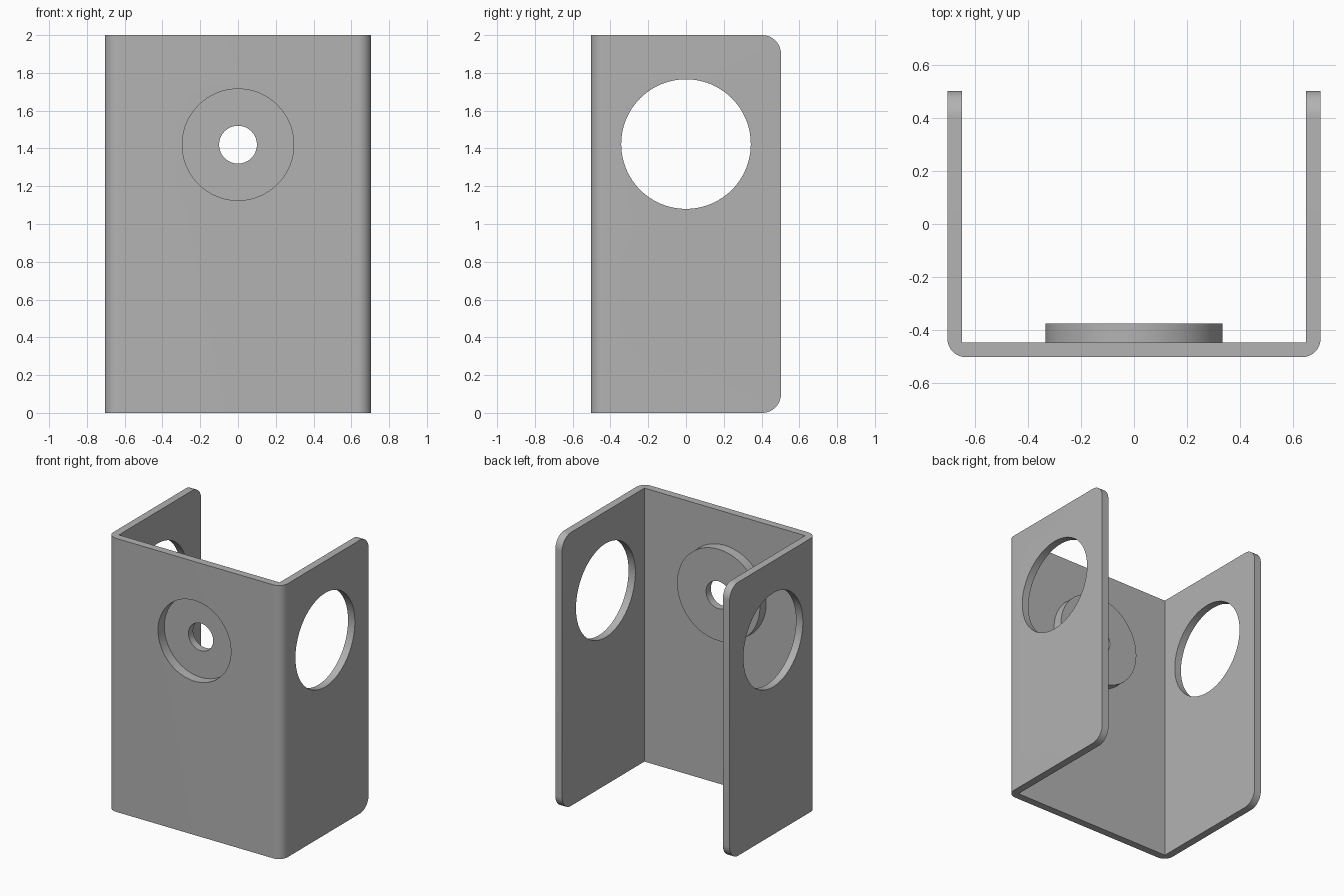
import bpy, bmesh, math
from mathutils import Matrix

if "Cube" in bpy.data.objects:
    bpy.data.objects.remove(bpy.data.objects["Cube"])

W, D, H, T = 0.705, 0.503, 2.0, 0.055   # half width, half depth, height, sheet

grey = bpy.data.materials.new("plain grey")
grey.use_nodes = True
colour = (0.45, 0.45, 0.45, 1)
grey.diffuse_color = colour
grey.node_tree.nodes["Principled BSDF"].inputs["Base Color"].default_value = colour


def add_object(name, bm):
    bmesh.ops.recalc_face_normals(bm, faces=bm.faces)
    mesh = bpy.data.meshes.new(name)
    bm.to_mesh(mesh)
    bm.free()
    mesh.materials.append(grey)
    obj = bpy.data.objects.new(name, mesh)
    bpy.context.collection.objects.link(obj)
    return obj


def cylinder(name, axis, radius, start, end, centre):
    """Cylinder along x or y, between two positions on that axis."""
    bm = bmesh.new()
    bmesh.ops.create_cone(bm, cap_ends=True, segments=96, radius1=radius,
                          radius2=radius, depth=end - start)
    middle = (start + end) / 2
    place = (middle, 0, centre) if axis == "Y" else (0, middle, centre)
    if axis == "Y":
        bm.transform(Matrix.Translation(place) @ Matrix.Rotation(math.pi / 2, 4, "Y"))
    else:
        bm.transform(Matrix.Translation(place) @ Matrix.Rotation(math.pi / 2, 4, "X"))
    return add_object(name, bm)


def combine(target, tool, operation):
    mod = target.modifiers.new(tool.name, "BOOLEAN")
    mod.object, mod.operation, mod.solver = tool, operation, "EXACT"
    bpy.context.view_layer.objects.active = target
    bpy.ops.object.modifier_apply(modifier=mod.name)
    bpy.data.objects.remove(tool)


# Folded channel: U profile pulled upward
bm = bmesh.new()
half = [(W, -D), (W, D), (W - T, D), (W - T, -D + T)]
outline = half + [(-x, y) for x, y in reversed(half)]
base = bm.faces.new([bm.verts.new((x, y, 0)) for x, y in outline])
top = bmesh.ops.extrude_face_region(bm, geom=[base])["geom"]
bmesh.ops.translate(bm, vec=(0, 0, H),
                    verts=[v for v in top if isinstance(v, bmesh.types.BMVert)])


def round_edges(test, radius):
    edges = [e for e in bm.edges if test(*e.verts)]
    bmesh.ops.bevel(bm, geom=edges, offset=radius, segments=12,
                    profile=0.5, affect="EDGES")


# Rounded folds, then rounded free corners of the side walls
round_edges(lambda a, b: abs(a.co.z - b.co.z) > 1 and a.co.y < -D + 0.01, 0.07)
round_edges(lambda a, b: abs(a.co.z - b.co.z) < 0.01
            and min(a.co.y, b.co.y) > D - 0.01, 0.1)
bracket = add_object("bracket", bm)

# Pressed round recess with a raised back and a central hole
RECESS_Z = 1.42
combine(bracket, cylinder("recess_boss", "X", 0.335, -D + T / 2, -0.375, RECESS_Z), "UNION")
combine(bracket, cylinder("recess_cutter", "X", 0.295, -0.7, -0.43, RECESS_Z), "DIFFERENCE")
combine(bracket, cylinder("hole_cutter", "X", 0.1, -0.7, -0.2, RECESS_Z), "DIFFERENCE")

# Two large holes through both side walls
for z in (0.583, 1.423):
    combine(bracket, cylinder("side_cutter", "Y", 0.343, -1, 1, z), "DIFFERENCE")

bpy.ops.object.select_all(action="DESELECT")
bracket.select_set(True)
bpy.context.view_layer.objects.active = bracket
bpy.ops.object.shade_smooth_by_angle(angle=math.radians(30))
